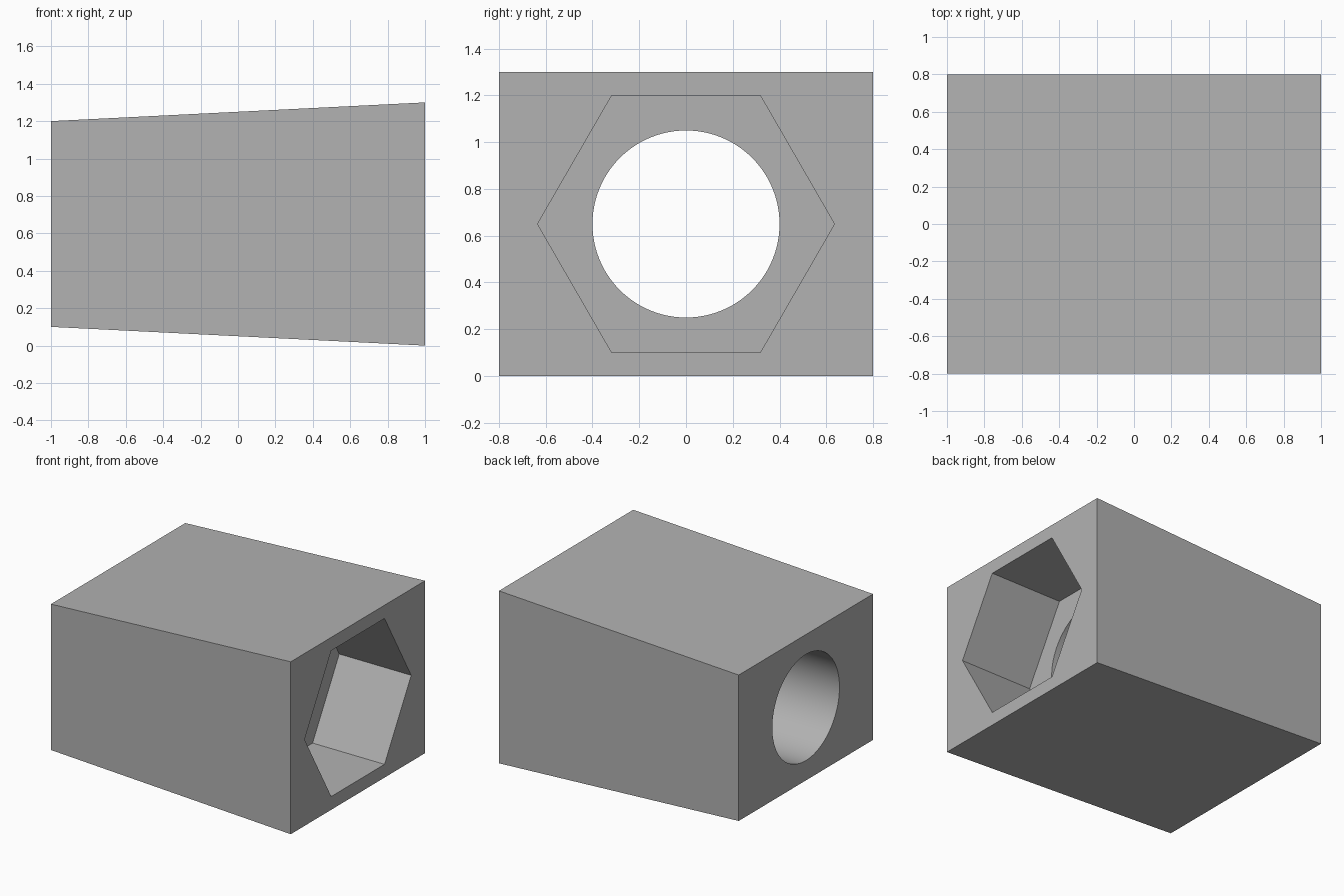
import bpy
import bmesh
from math import pi, radians

default = bpy.data.objects.get("Cube")
if default:
    bpy.data.objects.remove(default, do_unlink=True)

grey = bpy.data.materials.new("plain grey")
grey.use_nodes = True
colour = (0.448, 0.448, 0.448, 1)
grey.diffuse_color = colour
grey.node_tree.nodes["Principled BSDF"].inputs["Base Color"].default_value = colour

AXIS_Z = 0.65

# Tapered block: side profile in x and z, extruded across the width
profile = [(-1, 0.1), (1, 0), (1, 1.3), (-1, 1.2)]
bm = bmesh.new()
side = bm.faces.new([bm.verts.new((x, -0.8, z)) for x, z in profile])
extruded = bmesh.ops.extrude_face_region(bm, geom=[side])["geom"]
bmesh.ops.translate(bm, vec=(0, 1.6, 0),
                    verts=[v for v in extruded if isinstance(v, bmesh.types.BMVert)])
bmesh.ops.recalc_face_normals(bm, faces=bm.faces)
mesh = bpy.data.meshes.new("tapered_block")
bm.to_mesh(mesh)
bm.free()
mesh.materials.append(grey)
block = bpy.data.objects.new("tapered_block", mesh)
bpy.context.collection.objects.link(block)


def cut(name, sides, radius, x_start, x_end):
    """Cut a prism that runs along x out of the block."""
    bpy.ops.mesh.primitive_cylinder_add(
        vertices=sides, radius=radius, depth=x_end - x_start,
        location=((x_start + x_end) / 2, 0, AXIS_Z), rotation=(0, pi / 2, 0))
    cutter = bpy.context.object
    cutter.name = name
    cutter.hide_render = True
    cutter.data.materials.append(grey)
    mod = block.modifiers.new(name, 'BOOLEAN')
    mod.operation = 'DIFFERENCE'
    mod.solver = 'EXACT'
    mod.object = cutter
    bpy.ops.object.select_all(action='DESELECT')
    block.select_set(True)
    bpy.context.view_layer.objects.active = block
    bpy.ops.object.modifier_apply(modifier=name)
    bpy.data.objects.remove(cutter, do_unlink=True)


# Hexagonal pocket in the tall end, round bore through the rest
cut("hex_pocket_cutter", 6, 0.635, 0.4, 1.2)
cut("round_bore_cutter", 96, 0.4, -1.2, 1.2)

bpy.ops.object.shade_smooth_by_angle(angle=radians(30))
